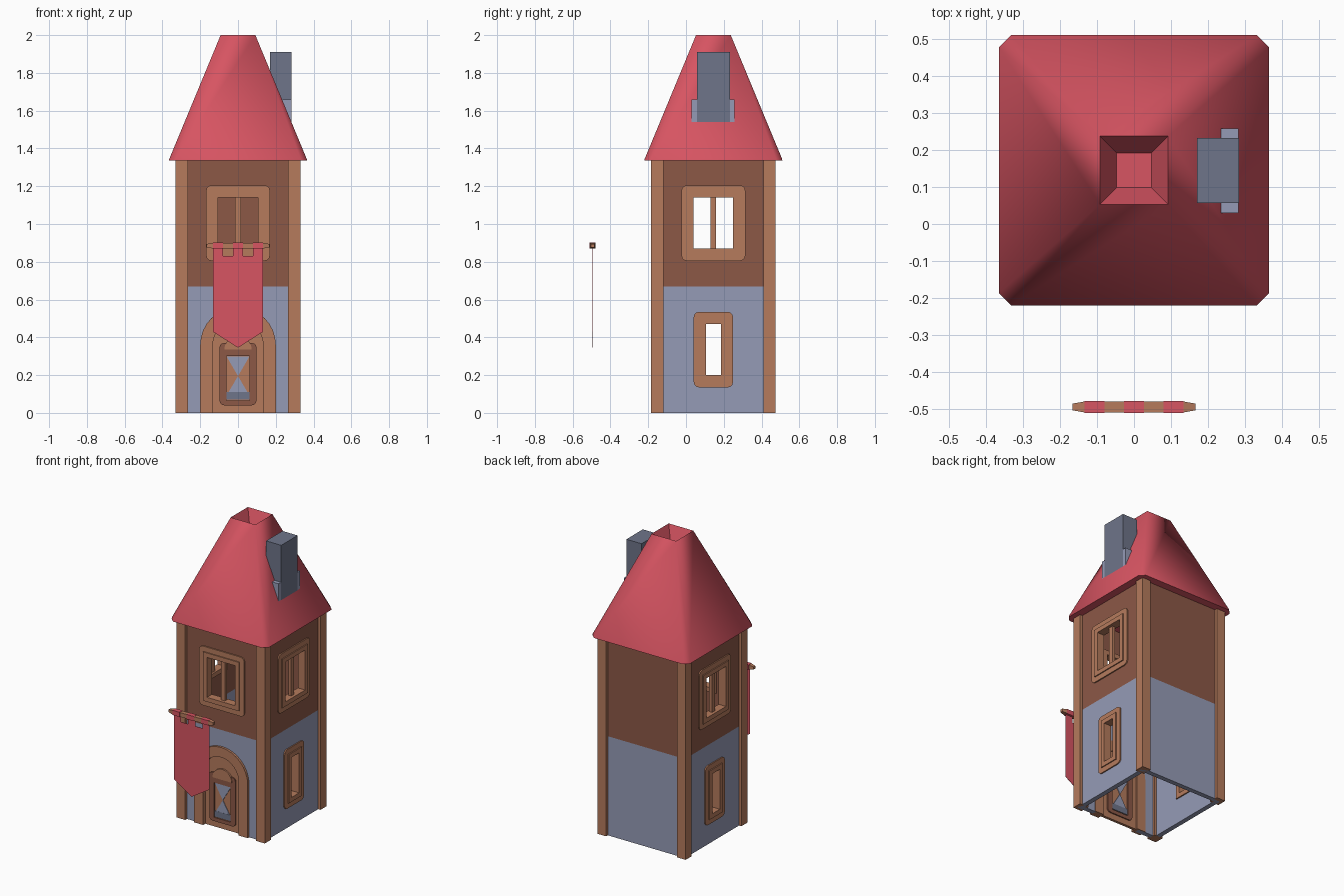
import bpy, bmesh
from math import cos, sin, pi
from mathutils import Matrix, Vector

cube = bpy.data.objects.get("Cube")
if cube:
    bpy.data.objects.remove(cube)

CY = 0.145            # tower centre in y
WALL_IN, WALL_OUT = 0.28, 0.312
MID, EAVE = 0.67, 1.336


def material(name, rgb):
    m = bpy.data.materials.new(name)
    lin = [(c / 255) ** 2.2 for c in rgb] + [1]
    m.use_nodes = True
    m.diffuse_color = lin
    m.node_tree.nodes["Principled BSDF"].inputs["Base Color"].default_value = lin
    return m


timber = material("light timber", (180, 122, 93))
boards = material("dark boards", (139, 89, 72))
stone = material("pale stone", (148, 154, 181))
slate = material("dark stone", (110, 116, 136))
cloth = material("red", (214, 85, 98))


def add_mesh(name, mesh, mat):
    obj = bpy.data.objects.new(name, mesh)
    bpy.context.collection.objects.link(obj)
    mesh.materials.clear()
    mesh.materials.append(mat)
    return obj


def plate(name, loops, w0, w1, mat, turns=0):
    """Filled outline with holes, drawn on one tower side, from depth w0 to w1."""
    curve = bpy.data.curves.new(name, 'CURVE')
    curve.dimensions = '2D'
    curve.fill_mode = 'BOTH'
    curve.extrude = (w1 - w0) / 2
    for loop in loops:
        s = curve.splines.new('POLY')
        s.points.add(len(loop) - 1)
        for p, (u, v) in zip(s.points, loop):
            p.co = (u, v, 0, 1)
        s.use_cyclic_u = True
    tmp = bpy.data.objects.new(name + "_outline", curve)
    bpy.context.collection.objects.link(tmp)
    graph = bpy.context.evaluated_depsgraph_get()
    mesh = bpy.data.meshes.new_from_object(tmp.evaluated_get(graph))
    bpy.data.objects.remove(tmp)
    bpy.data.curves.remove(curve)
    mesh.transform(Matrix.Translation((0, CY, 0)) @ Matrix.Rotation(turns * pi / 2, 4, 'Z')
                   @ Matrix.Rotation(pi / 2, 4, 'X') @ Matrix.Translation((0, 0, (w0 + w1) / 2)))
    bm = bmesh.new()
    bm.from_mesh(mesh)
    bmesh.ops.remove_doubles(bm, verts=bm.verts, dist=1e-5)
    bmesh.ops.recalc_face_normals(bm, faces=bm.faces)
    bm.to_mesh(mesh)
    bm.free()
    for f in mesh.polygons:
        f.use_smooth = False
    return add_mesh(name, mesh, mat)


def loft(name, rings, mat):
    """Skin between rings of points, capped at both ends."""
    bm = bmesh.new()
    rows = [[bm.verts.new(p) for p in ring] for ring in rings]
    n = len(rows[0])
    for a, b in zip(rows, rows[1:]):
        for i in range(n):
            bm.faces.new((a[i], a[(i + 1) % n], b[(i + 1) % n], b[i]))
    bm.faces.new(rows[0][::-1])
    bm.faces.new(rows[-1])
    bmesh.ops.remove_doubles(bm, verts=bm.verts, dist=1e-5)
    bmesh.ops.recalc_face_normals(bm, faces=bm.faces)
    mesh = bpy.data.meshes.new(name)
    bm.to_mesh(mesh)
    bm.free()
    return add_mesh(name, mesh, mat)


def box(name, lo, hi, mat):
    ring = lambda z: [(lo[0], lo[1], z), (hi[0], lo[1], z), (hi[0], hi[1], z), (lo[0], hi[1], z)]
    return loft(name, [ring(lo[2]), ring(hi[2])], mat)


def rect(hw, v0, v1, r=0):
    if not r:
        return [(-hw, v0), (hw, v0), (hw, v1), (-hw, v1)]
    pts = []
    for k, (u, v) in enumerate([(hw - r, v1 - r), (r - hw, v1 - r), (r - hw, v0 + r), (hw - r, v0 + r)]):
        pts += [(u + r * cos((k + t / 3) * pi / 2), v + r * sin((k + t / 3) * pi / 2)) for t in range(4)]
    return pts


SPRING = 0.36


def arch(r):
    """Round-headed outline standing on the ground, left foot to right foot."""
    curve = [(-r * cos(t * pi / 16), SPRING + r * sin(t * pi / 16)) for t in range(17)]
    return [(-r, 0)] + curve + [(r, 0)]


# Corner posts
for sx in (-1, 1):
    for sy in (-1, 1):
        xs, ys = sorted((sx * 0.265, sx * 0.33)), sorted((CY + sy * 0.265, CY + sy * 0.33))
        side = ("front" if sy < 0 else "back") + ("_left" if sx > 0 else "_right")
        box(side + "_post", (xs[0], ys[0], 0), (xs[1], ys[1], EAVE), timber)

# Windows: half width and height range of the opening
LOW, HIGH = (0.04, 0.20, 0.47), (0.105, 0.87, 1.14)


def window(name, opening, turns, mullion):
    hw, v0, v1 = opening
    inner = rect(hw + 0.03, v0 - 0.03, v1 + 0.03)
    plate(name + "_surround", [rect(hw + 0.064, v0 - 0.065, v1 + 0.065, 0.028), inner], 0.305, 0.32, timber, turns)
    plate(name + "_frame", [inner, rect(hw, v0, v1)], 0.272, 0.327, timber, turns)
    if mullion:
        plate(name + "_mullion", [rect(0.015, v0, v1)], 0.285, 0.307, timber, turns)


# Walls, lower stone and upper boards
for turns, side in enumerate(("front", "left", "back", "right")):
    half = WALL_OUT if turns % 2 == 0 else WALL_IN
    lower, upper = [rect(half, 0, MID)], [rect(half, MID, EAVE)]
    hole = lambda o: rect(o[0] + 0.02, o[1] - 0.02, o[2] + 0.02)
    if side == "front":
        lower = [[(-half, 0)] + arch(0.15) + [(half, 0), (half, MID), (-half, MID)]]
    elif side != "back":
        lower.append(hole(LOW))
        window(side + "_lower_window", LOW, turns, False)
    if side != "back":
        upper.append(hole(HIGH))
        window(side + "_upper_window", HIGH, turns, True)
    plate(side + "_lower_wall", lower, WALL_IN, WALL_OUT, stone, turns)
    plate(side + "_upper_wall", upper, WALL_IN, WALL_OUT, boards, turns)

# Door with arched surround
plate("door_surround", [arch(0.2) + arch(0.133)[::-1]], 0.275, 0.327, timber)
plate("door_leaf", [arch(0.14)], 0.286, 0.304, timber)
for place, w0, w1 in (("outer", 0.304, 0.312), ("inner", 0.278, 0.286)):
    plate(place + "_door_panel_frame", [rect(0.098, 0.04, 0.37, 0.025), rect(0.062, 0.065, 0.30)], w0, w1, boards)
    plate(place + "_door_crest", [[(u * 0.6, 0.335 + (v - SPRING) * 0.6) for u, v in arch(0.12)[1:-1]]],
          w0 - 0.003, w1 + 0.003, timber)
    plate(place + "_upper_glass", [[(-0.06, 0.298), (0, 0.195), (0.06, 0.298)]], w0, w1 - 0.004, stone)
    plate(place + "_lower_glass", [[(-0.05, 0.11), (0.05, 0.11), (0, 0.195)]], w0, w1 - 0.004, stone)
    plate(place + "_glass_sill", [rect(0.06, 0.07, 0.11)], w0, w1 - 0.003, slate)


# Roof with clipped corners and a sunken top
def eight(h, c, z):
    quarter = [Vector((h, c - h, z)), Vector((h, h - c, z))]
    pts = [Matrix.Rotation(k * pi / 2, 3, 'Z') @ p for k in range(4) for p in quarter]
    return [p + Vector((0, CY, 0)) for p in pts]


roof = loft("roof", [eight(0.365, 0.033, EAVE), eight(0.364, 0.033, EAVE + 0.008), eight(0.092, 0, 2),
                     eight(0.047, 0, 1.9)], cloth)
bpy.ops.object.select_all(action='DESELECT')
roof.select_set(True)
bpy.context.view_layer.objects.active = roof
bpy.ops.object.shade_smooth_by_angle(angle=1.0)

# Chimney
box("chimney", (0.17, 0.057, 1.52), (0.283, 0.232, 1.91), slate)
box("chimney_base", (0.235, 0.03, 1.54), (0.2825, 0.258, 1.66), stone)

# Banner on its pole
PY, PZ = -0.494, 0.885


def pole_ring(x, h):
    return [(x, PY - h, PZ - h), (x, PY + h, PZ - h), (x, PY + h, PZ + h), (x, PY - h, PZ + h)]


loft("banner_pole", [pole_ring(x, h) for x, h in ((-0.166, 0.009), (-0.135, 0.0145), (0.135, 0.0145), (0.166, 0.009))], timber)
tabs = [(-0.1065, 0.027), (0, 0.027), (0.1065, 0.027)]
top = []
for x, h in tabs[::-1]:
    top += [(x + h, 0.83), (x + h, 0.875), (x - h, 0.875), (x - h, 0.83)]
    loft("banner_loop", [pole_ring(x - h, 0.016), pole_ring(x + h, 0.016)], cloth)
plate("banner", [[(-0.1335, 0.43), (0, 0.345), (0.1335, 0.43)] + top], CY - PY - 0.001, CY - PY + 0.001, cloth)
